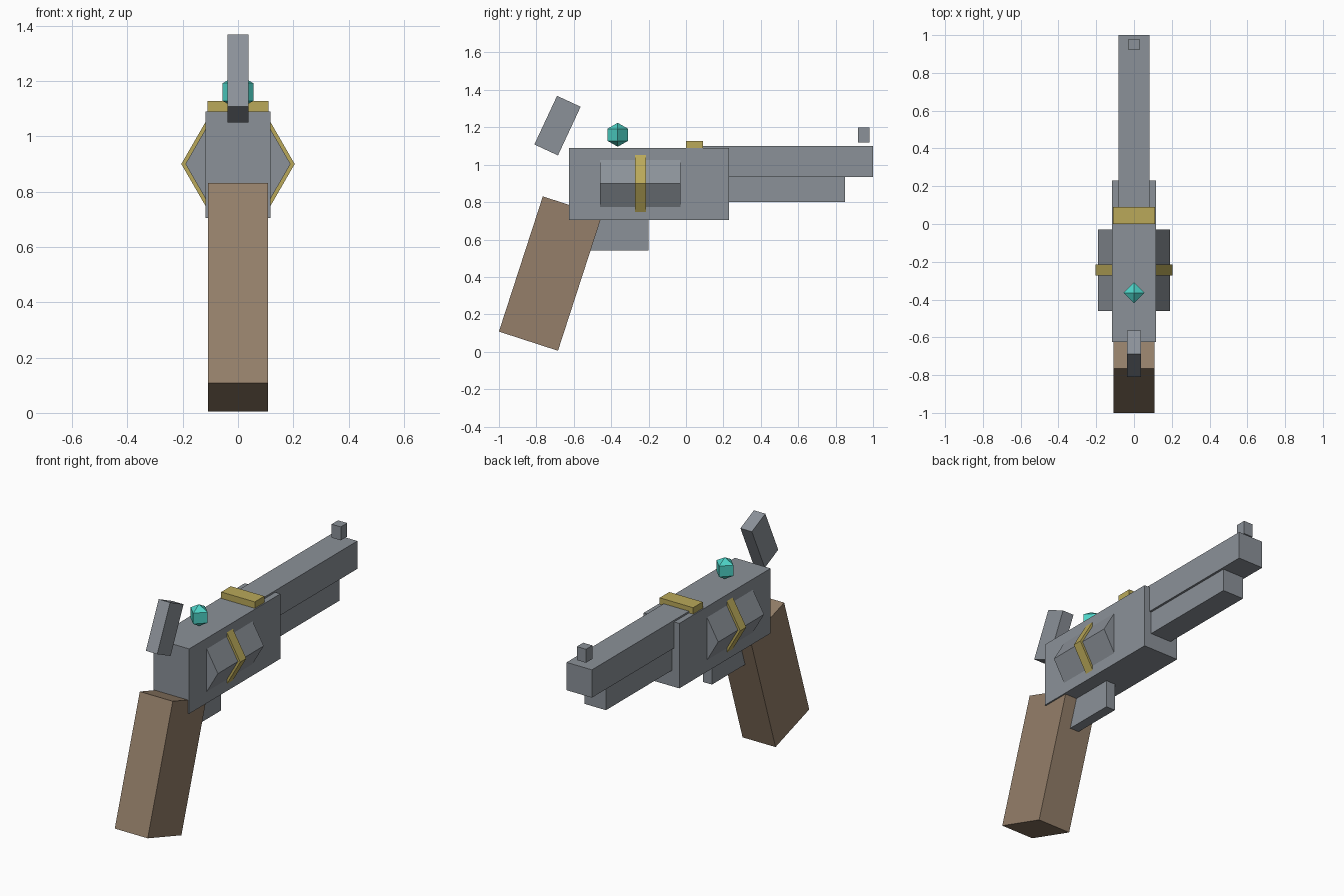
import bpy
from math import radians

cube = bpy.data.objects.get("Cube")
if cube:
    bpy.data.objects.remove(cube, do_unlink=True)


def material(name, srgb):
    color = tuple((c / 255) ** 2.2 for c in srgb) + (1.0,)
    mat = bpy.data.materials.new(name)
    mat.use_nodes = True
    mat.diffuse_color = color
    mat.node_tree.nodes["Principled BSDF"].inputs["Base Color"].default_value = color
    return mat


steel = material("steel grey", (138, 144, 151))
wood = material("walnut brown", (147, 126, 105))
brass = material("brass", (184, 167, 90))
teal = material("teal gem", (79, 209, 197))


def finish(name, mat):
    obj = bpy.context.object
    obj.name = name
    obj.data.materials.append(mat)
    return obj


def box(name, mat, half_x, y, z):
    """Box symmetric in x, spanning the given y and z ranges."""
    bpy.ops.mesh.primitive_cube_add(size=1, location=(0, sum(y) / 2, sum(z) / 2))
    bpy.context.object.scale = (2 * half_x, y[1] - y[0], z[1] - z[0])
    return finish(name, mat)


def tilted_box(name, mat, size, y, z, lean):
    """Box leaning towards +y by the given angle in degrees."""
    bpy.ops.mesh.primitive_cube_add(size=1, location=(0, y, z), rotation=(radians(-lean), 0, 0))
    bpy.context.object.scale = size
    return finish(name, mat)


def hex_prism(name, mat, radius, y, z):
    """Six-sided prism along y with corners pointing to both sides."""
    bpy.ops.mesh.primitive_cylinder_add(vertices=6, radius=radius, depth=y[1] - y[0],
                                        location=(0, sum(y) / 2, z),
                                        rotation=(radians(90), radians(30), 0))
    return finish(name, mat)


# Body and barrel
box("frame", steel, 0.117, (-0.625, 0.23), (0.705, 1.09))
box("barrel", steel, 0.083, (0.05, 1.0), (0.935, 1.10))
box("under_barrel", steel, 0.07, (0.15, 0.85), (0.80, 0.935))
box("front_sight", steel, 0.03, (0.92, 0.98), (1.12, 1.20))
box("trigger_guard", steel, 0.03, (-0.54, -0.2), (0.54, 0.72))
box("top_band", brass, 0.11, (0.0, 0.09), (1.08, 1.128))

# Hexagonal cylinder with its brass ring
hex_prism("cylinder", steel, 0.19, (-0.46, -0.03), 0.9)
hex_prism("cylinder_ring", brass, 0.205, (-0.272, -0.215), 0.9)

# Leaning grip and hammer
tilted_box("grip", wood, (0.216, 0.332, 0.76), -0.725, 0.418, 18)
tilted_box("hammer", steel, (0.075, 0.139, 0.287), -0.687, 1.209, 25)

# Octahedral gem: two four-sided cones sharing a base
bpy.ops.mesh.primitive_uv_sphere_add(segments=4, ring_count=2, radius=0.064,
                                     location=(0, -0.365, 1.16))
finish("gem", teal)
